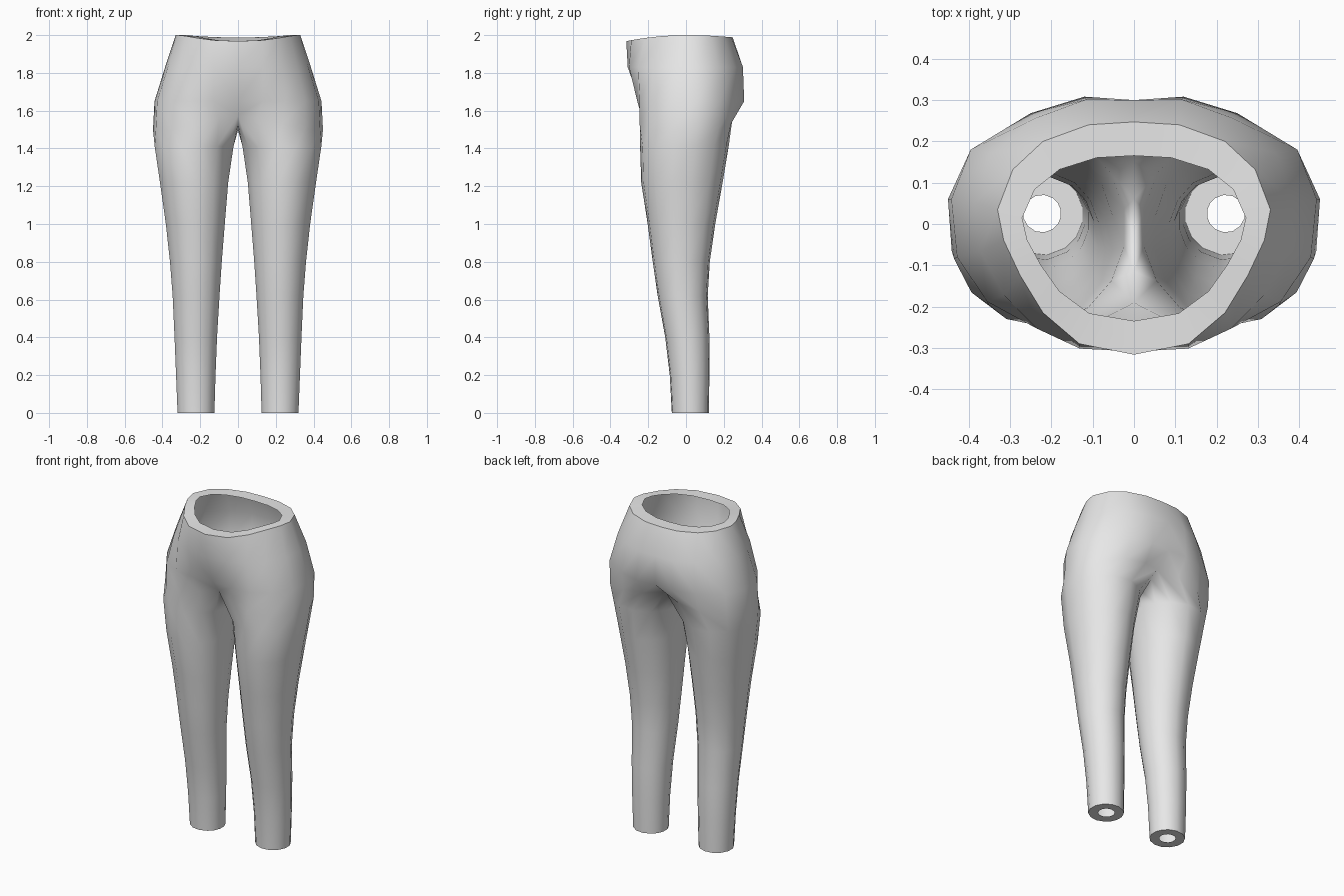
import bpy, bmesh, math

if "Cube" in bpy.data.objects:
    bpy.data.objects.remove(bpy.data.objects["Cube"])

# Half outlines running from front centre, round the side, to back centre
WAIST = [(0, -.316), (.132, -.29), (.22, -.215), (.275, -.125), (.315, -.04),
         (.33, .035), (.293, .132), (.22, .2), (.11, .24), (0, .247)]
HIP = [(0, -.245), (.13, -.258), (.25, -.245), (.355, -.188), (.428, -.08),
       (.442, .06), (.395, .18), (.25, .268), (.12, .308), (0, .298)]
# Top of the leg: outer arc first, then the crotch strip from back to front
CROTCH = [(0, -.19, 1.575), (.1, -.232, 1.56), (.235, -.245, 1.53), (.352, -.195, 1.5),
          (.435, -.085, 1.5), (.45, .06, 1.5), (.397, .17, 1.5), (.26, .238, 1.53),
          (.12, .245, 1.55), (0, .2, 1.57), (0, .15, 1.53), (0, .06, 1.497),
          (0, -.03, 1.497), (0, -.115, 1.53)]
# Leg sections: height, inner x, outer x, front y, back y
LEG = [(1.41, .024, .441, -.243, .226), (1.22, .052, .413, -.237, .194),
       (1.0, .07, .382, -.203, .155), (.8, .086, .36, -.176, .126),
       (.62, .098, .346, -.15, .115), (.4, .111, .336, -.11, .124),
       (.2, .119, .328, -.086, .124), (0, .125, .32, -.075, .121)]


def waist_z(y):
    return 2 - (.032 * (y / .316) ** 2 if y < 0 else .012 * (y / .247) ** 2)


def leg_ring(z, x0, x1, y0, y1):
    """Rounded section stretched to fill its bounds exactly."""
    angles = [math.radians(-125 + 250 * i / 9) for i in range(10)]
    angles += [math.radians(125 + 22 * i) for i in range(1, 5)]
    xs, ys = [math.cos(a) for a in angles], [math.sin(a) for a in angles]

    def fit(v, vs, lo, hi):
        return lo + (hi - lo) * (v - min(vs)) / (max(vs) - min(vs))
    return [(fit(x, xs, x0, x1), fit(y, ys, y0, y1), z) for x, y in zip(xs, ys)]


bm = bmesh.new()


def ring(points):
    return [bm.verts.new(p) for p in points]


def bridge(upper, lower, closed):
    n = len(upper)
    for i in range(n if closed else n - 1):
        j = (i + 1) % n
        bm.faces.new((lower[i], lower[j], upper[j], upper[i]))


# Waist rim and hips
rim = ring([(x * .82, (y + .035) * .71 - .035, waist_z(y)) for x, y in WAIST])
waist = ring([(x, y, waist_z(y)) for x, y in WAIST])
belly = ring([((a[0] + b[0]) / 2, (a[1] + b[1]) / 2 * 1.1, 1.83) for a, b in zip(WAIST, HIP)])
hip = ring([(x, y, 1.65) for x, y in HIP])
crotch = ring(CROTCH)
for upper, lower in ((rim, waist), (waist, belly), (belly, hip), (hip, crotch[:10])):
    bridge(upper, lower, False)

# Leg and its flat hem with a round opening
above = crotch
for section in LEG:
    below = ring(leg_ring(*section))
    bridge(above, below, True)
    above = below
hem = ring([(.222 + (v.co.x - .222) * .46, .027 + (v.co.y - .027) * .46, 0) for v in above])
bridge(above, hem, True)

mesh = bpy.data.meshes.new("trousers")
bm.to_mesh(mesh)
bm.free()
trousers = bpy.data.objects.new("trousers", mesh)
bpy.context.collection.objects.link(trousers)

grey = bpy.data.materials.new("light grey cloth")
grey.diffuse_color = (.8, .8, .8, 1)
grey.use_nodes = True
grey.node_tree.nodes["Principled BSDF"].inputs["Base Color"].default_value = grey.diffuse_color
mesh.materials.append(grey)

bpy.context.view_layer.objects.active = trousers
trousers.select_set(True)
bpy.ops.object.shade_smooth_by_angle(angle=math.radians(50))

# Second half
mirror = trousers.modifiers.new("mirror", 'MIRROR')
mirror.use_clip = True
mirror.merge_threshold = .0005
